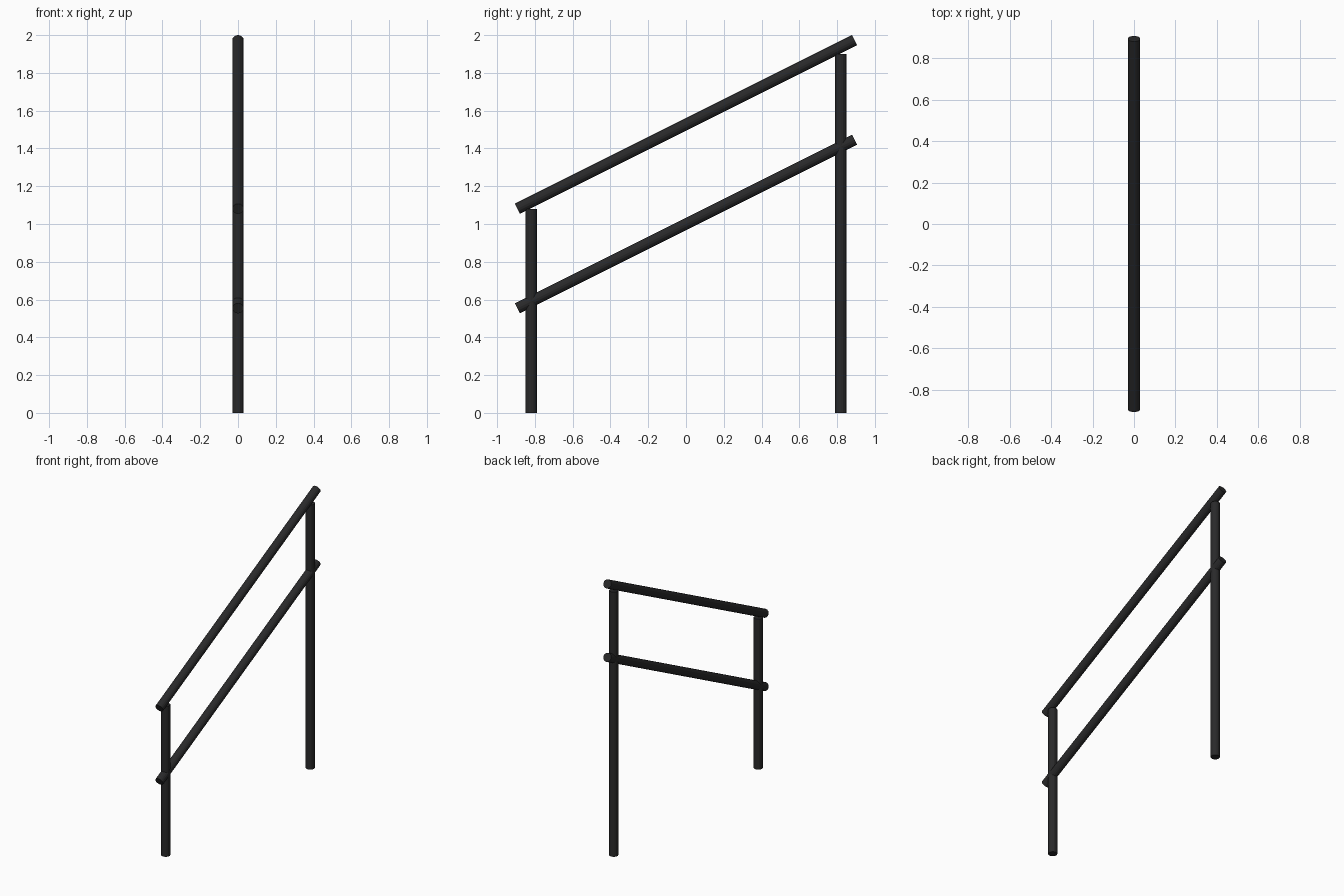
import bpy
from mathutils import Vector

cube = bpy.data.objects.get("Cube")
if cube:
    bpy.data.objects.remove(cube, do_unlink=True)

RADIUS = 0.03
SLOPE = 0.5
POST_Y = 0.82
RAIL_END_Y = 0.893

# Dark painted metal
metal = bpy.data.materials.new("dark_metal")
metal.use_nodes = True
colour = (0.022, 0.022, 0.023, 1)
metal.diffuse_color = colour
metal.node_tree.nodes["Principled BSDF"].inputs["Base Color"].default_value = colour


def tube(name, start, end):
    """Capped round tube between two points."""
    start, end = Vector(start), Vector(end)
    axis = end - start
    bpy.ops.mesh.primitive_cylinder_add(
        vertices=16, radius=RADIUS, depth=axis.length,
        location=(start + end) / 2,
        rotation=axis.to_track_quat("Z", "X").to_euler())
    obj = bpy.context.object
    obj.name = name
    obj.data.materials.append(metal)
    return obj


# Sloping rails, given by their height at the middle
for name, mid_z in (("handrail", 1.527), ("middle_rail", 1.0)):
    rise = SLOPE * RAIL_END_Y
    tube(name, (0, -RAIL_END_Y, mid_z - rise), (0, RAIL_END_Y, mid_z + rise))

# Upright posts, ending just under the handrail
for name, y in (("front_post", -POST_Y), ("back_post", POST_Y)):
    tube(name, (0, y, 0), (0, y, 1.49 + SLOPE * y))
